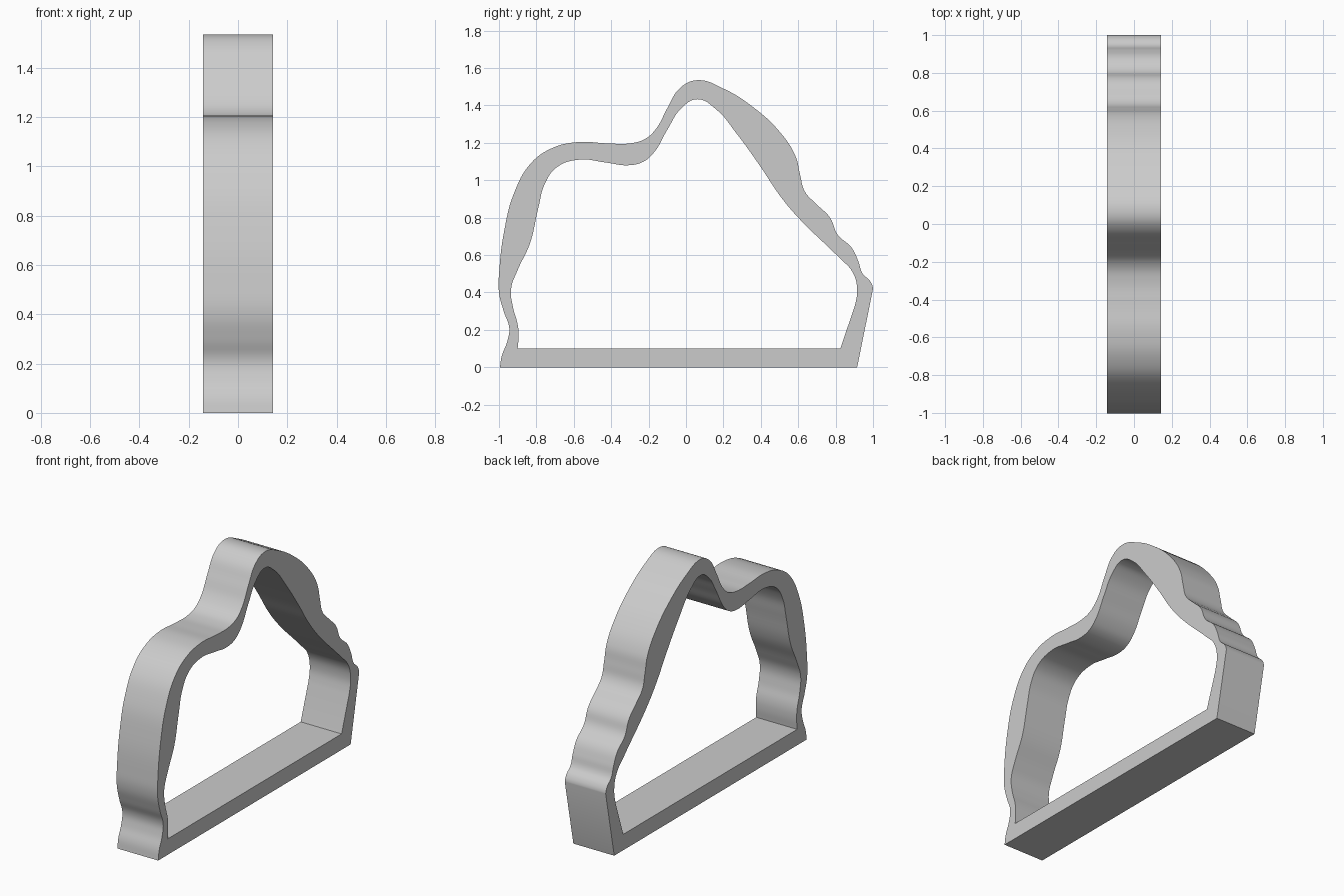
import bpy
import math

default_cube = bpy.data.objects.get("Cube")
if default_cube:
    bpy.data.objects.remove(default_cube, do_unlink=True)

HALF_WIDTH = 0.142

# Outline points as (depth, height); the first two of each loop are the base corners
outer_loop = [
    (-.995, 0), (.915, 0), (1, .42), (.985, .46), (.945, .5), (.92, .57),
    (.885, .64), (.81, .71), (.77, .8), (.7, .87), (.635, .94), (.61, 1.03),
    (.585, 1.13), (.5, 1.26), (.36, 1.39), (.2, 1.49), (.06, 1.535),
    (-.03, 1.495), (-.1, 1.385), (-.16, 1.275), (-.22, 1.22), (-.3, 1.197),
    (-.42, 1.197), (-.58, 1.204), (-.72, 1.17), (-.83, 1.09), (-.92, .93),
    (-.97, .74), (-.998, .52), (-1, .4), (-.975, .3), (-.945, .21),
    (-.955, .14), (-.985, .06),
]
inner_loop = [
    (-.9, .1), (.825, .1), (.9, .32), (.915, .42), (.89, .51), (.82, .585),
    (.6, .8), (.5, .92), (.4, 1.07), (.27, 1.25), (.16, 1.38), (.06, 1.433),
    (-.02, 1.39), (-.1, 1.27), (-.17, 1.15), (-.23, 1.098), (-.31, 1.08),
    (-.43, 1.095), (-.57, 1.11), (-.69, 1.07), (-.755, .98), (-.79, .85),
    (-.835, .66), (-.9, .52), (-.935, .42), (-.925, .32), (-.9, .23),
    (-.895, .17),
]


def add_loop(curve, points):
    """Add a closed smooth spline that keeps sharp corners at the base."""
    spline = curve.splines.new("BEZIER")
    spline.bezier_points.add(len(points) - 1)
    spline.use_cyclic_u = True
    spline.resolution_u = 6
    for index, (bezier, (depth, height)) in enumerate(zip(spline.bezier_points, points)):
        bezier.co = (depth, height, 0)
        handle = "VECTOR" if index < 2 else "AUTO"
        bezier.handle_left_type = handle
        bezier.handle_right_type = handle
    # Straight back edge above the rear base corner
    spline.bezier_points[2].handle_left_type = "VECTOR"


def make_material(name, colour):
    material = bpy.data.materials.new(name)
    material.use_nodes = True
    material.diffuse_color = colour
    shader = next(n for n in material.node_tree.nodes if n.type == "BSDF_PRINCIPLED")
    shader.inputs["Base Color"].default_value = colour
    return material


# Filled profile between both loops, extruded across the width
curve = bpy.data.curves.new("frame_profile", "CURVE")
curve.dimensions = "2D"
curve.fill_mode = "BOTH"
curve.extrude = HALF_WIDTH
add_loop(curve, outer_loop)
add_loop(curve, inner_loop)

frame = bpy.data.objects.new("outline_frame", curve)
bpy.context.collection.objects.link(frame)
# Profile depth runs along y, profile height along z
frame.rotation_euler = (math.pi / 2, 0, math.pi / 2)

# Turn the profile into a welded mesh with smooth walls and sharp rims
bpy.ops.object.select_all(action="DESELECT")
frame.select_set(True)
bpy.context.view_layer.objects.active = frame
bpy.ops.object.convert(target="MESH")
bpy.ops.object.transform_apply(location=False, rotation=True, scale=False)
bpy.ops.object.mode_set(mode="EDIT")
bpy.ops.mesh.select_all(action="SELECT")
bpy.ops.mesh.remove_doubles(threshold=0.0001)
bpy.ops.mesh.normals_make_consistent(inside=False)
bpy.ops.object.mode_set(mode="OBJECT")
bpy.ops.object.shade_smooth_by_angle(angle=math.radians(30))

frame.data.materials.clear()
frame.data.materials.append(make_material("plain grey", (0.6, 0.6, 0.6, 1)))
